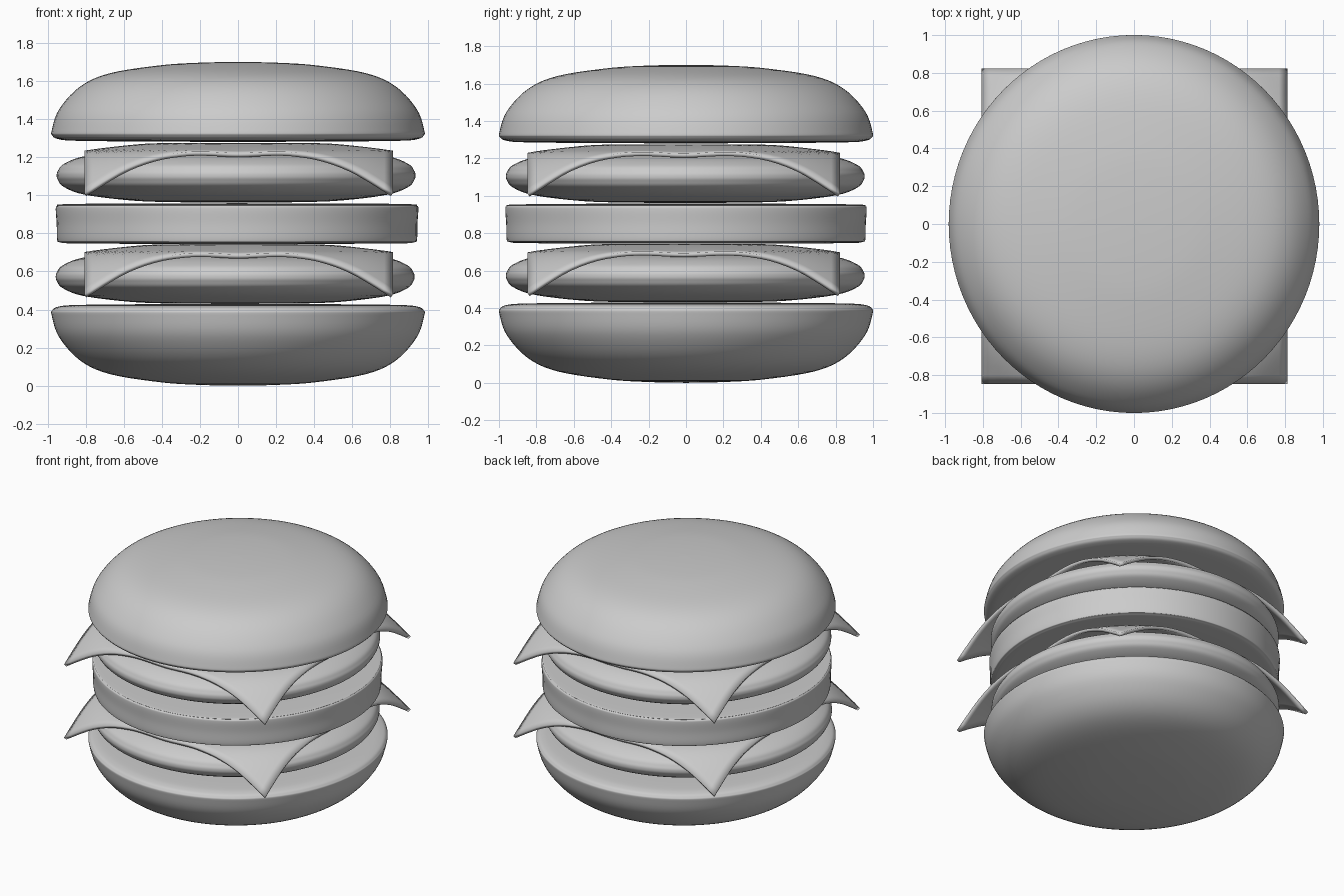
import bpy, bmesh, math
from mathutils import Vector

if "Cube" in bpy.data.objects:
    bpy.data.objects.remove(bpy.data.objects["Cube"])


def smooth_path(pts, steps=5):
    """Catmull-Rom curve through (radius, z) points."""
    p = [Vector(q) for q in pts]
    p = [p[0]] + p + [p[-1]]
    out = []
    for i in range(1, len(p) - 2):
        a, b, c, d = p[i - 1:i + 3]
        for k in range(steps):
            t = k / steps
            out.append(0.5 * (2 * b + (c - a) * t + (2 * a - 5 * b + 4 * c - d) * t ** 2
                              + (3 * b - a - 3 * c + d) * t ** 3))
    return out + [p[-1]]


def finish(name, bm, loc, angle):
    me = bpy.data.meshes.new(name)
    bm.to_mesh(me)
    bm.free()
    ob = bpy.data.objects.new(name, me)
    ob.location = loc
    bpy.context.collection.objects.link(ob)
    bpy.ops.object.select_all(action='DESELECT')
    ob.select_set(True)
    bpy.context.view_layer.objects.active = ob
    bpy.ops.object.shade_smooth_by_angle(angle=math.radians(angle))
    return ob


def lathe(name, pts, loc, sx=1.0, sy=1.0, seg=96):
    """Revolve a profile that starts and ends on the axis."""
    bm = bmesh.new()
    path = smooth_path(pts)
    vs = [bm.verts.new((max(r, 0) * sx, 0, z)) for r, z in path]
    es = [bm.edges.new(e) for e in zip(vs, vs[1:])]
    bmesh.ops.spin(bm, geom=vs + es, cent=(0, 0, 0), axis=(0, 0, 1),
                   angle=math.tau, steps=seg, use_merge=False)
    bmesh.ops.remove_doubles(bm, verts=bm.verts, dist=1e-5)
    for v in bm.verts:
        v.co.y *= sy / sx
        
    bmesh.ops.recalc_face_normals(bm, faces=bm.faces)
    return finish(name, bm, loc, 60)


# cheese height against distance from the centre
DROOP = [(0, .742), (.4, .742), (.6, .731), (.83, .706), (.9, .687),
         (.95, .662), (1.02, .612), (1.09, .548), (1.2, .445)]
CURVE = smooth_path(DROOP, 8)


def droop(r):
    for a, b in zip(CURVE, CURVE[1:]):
        if r <= b.x:
            return a.y + (b.y - a.y) * (r - a.x) / (b.x - a.x)
    return CURVE[-1].y


def cheese(name, loc):
    """Square slice with hanging corners and a slight dip mid-edge."""
    bm = bmesh.new()
    bmesh.ops.create_grid(bm, x_segments=36, y_segments=36, size=1)
    for v in bm.verts:
        u, w = v.co.x, v.co.y
        x, y = u * .81, w * .835
        dip = .016 * (w ** 6 * math.exp(-(x / .16) ** 2) + u ** 6 * math.exp(-(y / .16) ** 2))
        v.co = (x, y, droop(math.hypot(x, y)) - dip)
    ob = finish(name, bm, loc, 40)
    mod = ob.modifiers.new("thickness", 'SOLIDIFY')
    mod.thickness = .022
    mod.offset = -1


# Bun halves share one dome profile, flipped for the bottom
DOME = [(0, 0), (.5, .002), (.85, .006), (.945, .015), (.975, .033), (.978, .06), (.94, .17),
        (.83, .29), (.675, .36), (.41, .402), (.2, .416), (0, .42)]
lathe("top_bun", DOME, (0, 0, 1.28), 1.0, 1.02)
lathe("bottom_bun", [(r, .43 - z * .43 / .42) for r, z in DOME], (0, 0, 0), 1.0, 1.02)

# Middle bun slice
lathe("middle_bun", [(0, .745), (.5, .745), (.86, .747), (.93, .753), (.945, .768), (.947, .85),
                     (.952, .925), (.945, .945), (.91, .953), (.6, .957), (0, .958)],
      (-.005, 0, 0), 1.0, 1.015)

# Two layers of patty and cheese
HALF = [(0, -.142), (.35, -.14), (.57, -.13), (.8, -.1), (.905, -.06), (.935, -.025)]
PATTY = HALF + [(.942, 0)] + [(r, -z) for r, z in reversed(HALF)]
for i, (layer, dx) in enumerate((("lower", -.015), ("upper", -.01))):
    lift = i * .532
    lathe(layer + "_patty", PATTY, (dx, -.004, .572 + lift), 1.0, 1.018)
    cheese(layer + "_cheese", (.003, -.012, lift))
